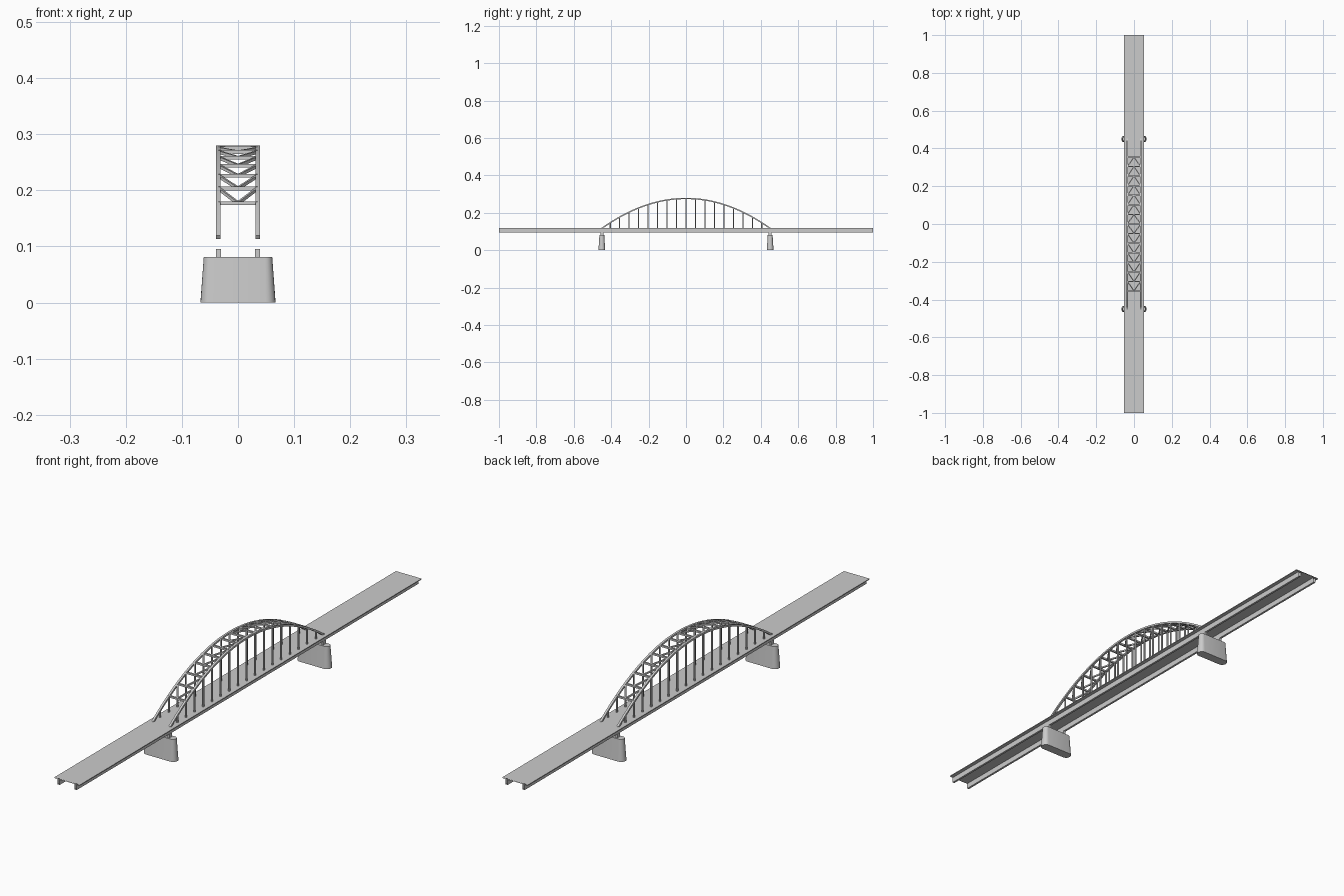
import bpy, bmesh, math
from mathutils import Vector

if "Cube" in bpy.data.objects:
    bpy.data.objects.remove(bpy.data.objects["Cube"])

RIB_X, SPAN, CROWN, DECK_TOP = 0.035, 0.45, 0.2765, 0.118
STEP = 0.0507


def arch_z(y):
    return CROWN - 0.79 * y * y


def make(name, bm, smooth=False):
    bmesh.ops.recalc_face_normals(bm, faces=bm.faces)
    me = bpy.data.meshes.new(name)
    bm.to_mesh(me)
    bm.free()
    ob = bpy.data.objects.new(name, me)
    bpy.context.collection.objects.link(ob)
    if smooth:
        bpy.context.view_layer.objects.active = ob
        ob.select_set(True)
        bpy.ops.object.shade_smooth_by_angle(angle=math.radians(35))
        ob.select_set(False)
    return ob


def loft(bm, rings, caps=True):
    vs = [[bm.verts.new(p) for p in r] for r in rings]
    n = len(vs[0])
    for a, b in zip(vs, vs[1:]):
        for i in range(n):
            j = (i + 1) % n
            bm.faces.new((a[i], a[j], b[j], b[i]))
    if caps:
        bm.faces.new(vs[0])
        bm.faces.new(vs[-1])


def bar(bm, a, b, r, sides=4):
    """Straight bar from a to b; r is the half width (square) or radius."""
    a, b = Vector(a), Vector(b)
    d = (b - a).normalized()
    ref = Vector((0, 0, 1)) if abs(d.z) < 0.9 else Vector((0, 1, 0))
    u = d.cross(ref).normalized()
    v = u.cross(d)
    k = r / math.cos(math.pi / sides) if sides == 4 else r
    ang = [2 * math.pi * (i + 0.5) / sides for i in range(sides)]
    loft(bm, [[p + k * (math.cos(t) * u + math.sin(t) * v) for t in ang] for p in (a, b)])


# Deck: thin slab with two girders, one open-ended extruded profile
half = [(0.0525, DECK_TOP), (0.0525, 0.115), (0.039, 0.115), (0.039, 0.095),
        (0.031, 0.095), (0.031, 0.115)]
profile = half + [(-x, z) for x, z in reversed(half)]
bm = bmesh.new()
loft(bm, [[(x, y, z) for x, z in profile] for y in (-1, 1)], caps=False)
make("deck", bm)

for side, label in ((-1, "left"), (1, "right")):
    x = side * RIB_X
    # Arch rib: square section swept along the parabola
    bm = bmesh.new()
    rings = []
    for i in range(41):
        y = -SPAN + 2 * SPAN * i / 40
        n = Vector((0, 1.58 * y, 1)).normalized() * 0.0035
        c = Vector((x, y, arch_z(y)))
        w = Vector((0.004, 0, 0))
        rings.append([c - w - n, c + w - n, c + w + n, c - w + n])
    loft(bm, rings)
    make(label + "_arch_rib", bm, True)

    # Hangers from rib to deck
    bm = bmesh.new()
    for k in range(-8, 9):
        y = k * STEP
        bar(bm, (x, y, DECK_TOP - 0.001), (x, y, arch_z(y)), 0.0036, 8)
    make(label + "_hangers", bm, True)

# Cross beams between the ribs
bm = bmesh.new()
for k in range(-7, 8):
    y = k * STEP
    bar(bm, (-RIB_X, y, arch_z(y)), (RIB_X, y, arch_z(y)), 0.0033)
make("cross_beams", bm)

# Chevron braces: apex on the lower beam, feet at the ribs of the upper beam
bm = bmesh.new()
for end in (-1, 1):
    for k in range(7):
        lo, hi = end * (k + 1) * STEP, end * k * STEP
        for side in (-1, 1):
            bar(bm, (0, lo, arch_z(lo)), (side * RIB_X, hi, arch_z(hi)), 0.0026)
make("chevron_braces", bm)


# Piers: tapered stadium plan, with two bearing blocks each
def stadium(hx, r, cy, z, seg=10):
    pts = []
    for side in (0, 1):
        for i in range(seg + 1):
            t = -math.pi / 2 + math.pi * (i / seg + side)
            cx = (hx - r) * (1 - 2 * side)
            pts.append((cx + r * math.cos(t), cy + r * math.sin(t), z))
    return pts


for cy, label in ((-SPAN, "front"), (SPAN, "back")):
    bm = bmesh.new()
    loft(bm, [stadium(0.067, 0.018, cy, 0), stadium(0.061, 0.013, cy, 0.081)])
    make(label + "_pier", bm, True)
    bm = bmesh.new()
    for side in (-1, 1):
        x = side * RIB_X
        loft(bm, [[(x + sx * 0.0045, cy + sy * 0.008, z)
                   for sx, sy in ((-1, -1), (1, -1), (1, 1), (-1, 1))] for z in (0.08, 0.0955)])
    make(label + "_bearings", bm)
